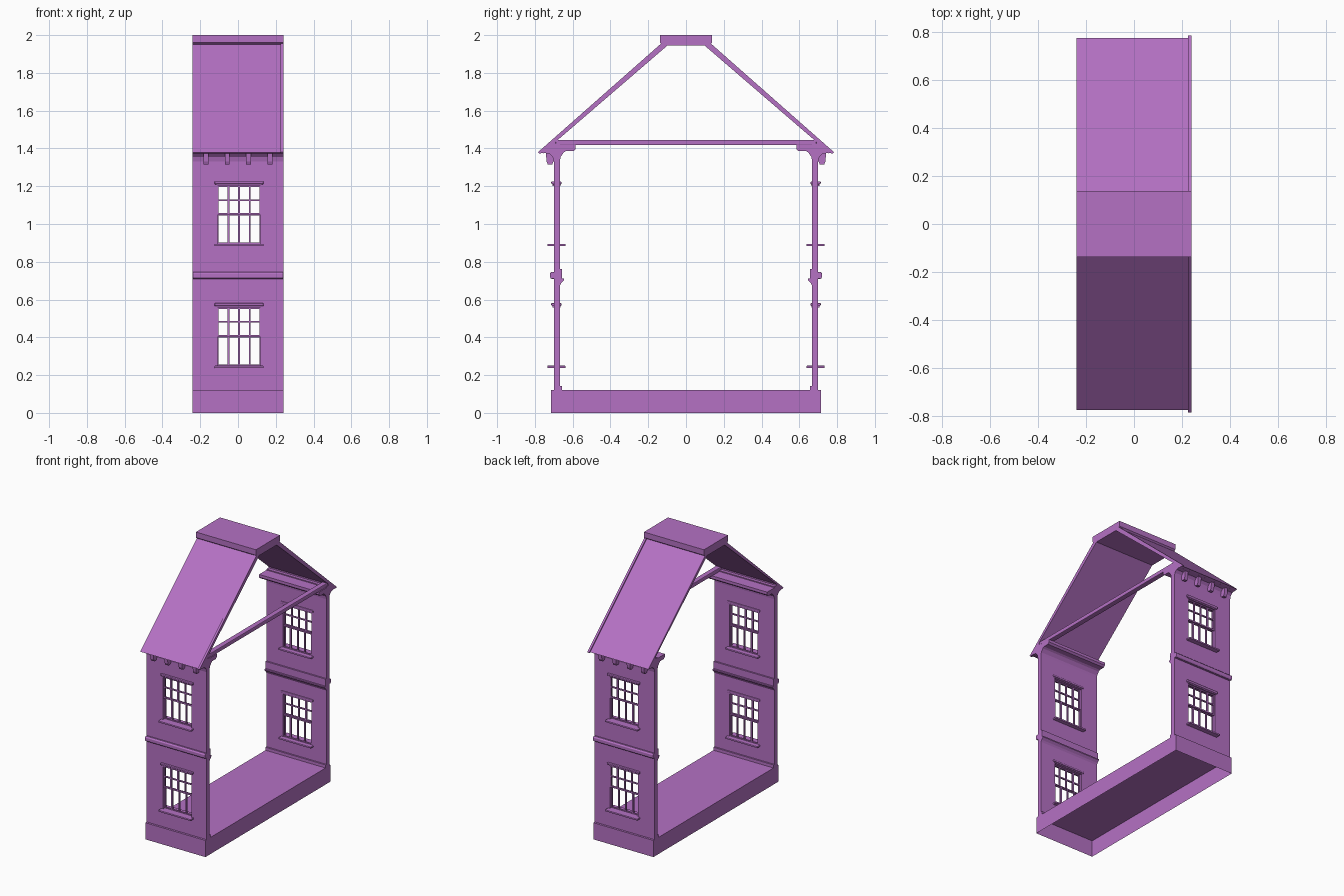
import bpy, bmesh

cube = bpy.data.objects.get("Cube")
if cube:
    bpy.data.objects.remove(cube, do_unlink=True)

purple = bpy.data.materials.new("purple_plaster")
purple.use_nodes = True
COLOUR = (0.46, 0.165, 0.55, 1)
purple.diffuse_color = COLOUR
purple.node_tree.nodes["Principled BSDF"].inputs["Base Color"].default_value = COLOUR

HALF = 0.24                  # half width of the house slice
WIN_L, WIN_R = -0.108, 0.119  # window opening
SILLS = {"lower": 0.25, "upper": 0.895}
WIN_H = 0.307
IN, OUT = 0.667, 0.70        # wall planes


def finish(name, bm, fix=True):
    if fix:
        bmesh.ops.recalc_face_normals(bm, faces=bm.faces)
    mesh = bpy.data.meshes.new(name)
    bm.to_mesh(mesh)
    bm.free()
    mesh.materials.append(purple)
    obj = bpy.data.objects.new(name, mesh)
    bpy.context.collection.objects.link(obj)
    return obj


def extrude_x(name, profile, x0, x1, side=1):
    """Sweep a (y, z) outline along x; side mirrors it in y."""
    bm = bmesh.new()
    face = bm.faces.new([bm.verts.new((x0, y * side, z)) for y, z in profile])
    new = bmesh.ops.extrude_face_region(bm, geom=[face])["geom"]
    verts = [v for v in new if isinstance(v, bmesh.types.BMVert)]
    bmesh.ops.translate(bm, verts=verts, vec=(x1 - x0, 0, 0))
    return finish(name, bm)


def box(name, x0, x1, y0, y1, z0, z1, side=1):
    return extrude_x(name, [(y0, z0), (y1, z0), (y1, z1), (y0, z1)], x0, x1, side)


def soften(obj, width, segments=2):
    mod = obj.modifiers.new("bevel", "BEVEL")
    mod.width, mod.segments = width, segments


def wall(name, side):
    """Wall sheet with two openings, thickened outwards."""
    xs = (-HALF, WIN_L, WIN_R, HALF)
    zs = [0.12]
    for z in SILLS.values():
        zs += [z, z + WIN_H]
    zs.append(1.425)
    bm = bmesh.new()
    grid = [[bm.verts.new((x, side * IN, z)) for z in zs] for x in xs]
    for i in range(len(xs) - 1):
        for j in range(len(zs) - 1):
            if i == 1 and j in (1, 3):
                continue
            bm.faces.new((grid[i][j], grid[i + 1][j], grid[i + 1][j + 1], grid[i][j + 1]))
    new = bmesh.ops.extrude_face_region(bm, geom=bm.faces[:])["geom"]
    verts = [v for v in new if isinstance(v, bmesh.types.BMVert)]
    bmesh.ops.translate(bm, verts=verts, vec=(0, side * (OUT - IN), 0))
    finish(name, bm)


def window(name, side, z):
    top, middle = z + WIN_H, z + 0.156
    # head moulding and sill
    head = extrude_x(name + "_head", [(0.66, top + 0.008), (0.708, top + 0.008), (0.714, top + 0.014),
                     (0.714, top + 0.024), (0.66, top + 0.024)], WIN_L - 0.016, WIN_R + 0.016, side)
    soften(head, 0.004)
    box(name + "_head_bed", WIN_L - 0.006, WIN_R + 0.006, 0.664, 0.706, top, top + 0.01, side)
    soften(box(name + "_sill", WIN_L - 0.016, WIN_R + 0.016, 0.638, 0.734, z - 0.012, z, side), 0.003)
    # two sliding sashes, the lower one set further in
    for sash, y, z0, z1 in (("top_sash", 0.684, middle, top), ("bottom_sash", 0.671, z, middle)):
        y1 = y + 0.011
        part = f"{name}_{sash}"
        box(part + "_left_stile", WIN_R - 0.006, WIN_R, y, y1, z0, z1, side)
        box(part + "_right_stile", WIN_L, WIN_L + 0.006, y, y1, z0, z1, side)
        box(part + "_top_rail", WIN_L, WIN_R, y, y1, z1 - 0.006, z1, side)
        box(part + "_bottom_rail", WIN_L, WIN_R, y, y1, z0 - 0.004, z0 + 0.006, side)
        for k in (1, 2, 3):
            x = WIN_L + (WIN_R - WIN_L) * k / 4
            box(f"{part}_bar_{k}", x - 0.005, x + 0.005, y, y1, z0, z1, side)
    box(name + "_cross_bar", WIN_L, WIN_R, 0.684, 0.695, z + 0.228, z + 0.236, side)


# hollow plinth, open underneath
bm = bmesh.new()
bmesh.ops.create_cube(bm, size=1)
bmesh.ops.scale(bm, verts=bm.verts, vec=(2 * HALF, 1.43, 0.12))
bmesh.ops.translate(bm, verts=bm.verts, vec=(0, 0, 0.06))
bmesh.ops.delete(bm, geom=[f for f in bm.faces if f.normal.z < -0.5], context="FACES_ONLY")
finish("plinth", bm, fix=False)

for label, side in (("front", -1), ("back", 1)):
    wall(label + "_wall", side)
    for storey, z in SILLS.items():
        window(f"{label}_{storey}_window", side, z)

    # skirtings, string course and indoor mouldings
    box(label + "_lower_skirting", -HALF, HALF, 0.656, IN, 0.12, 0.142, side)
    box(label + "_upper_skirting", -HALF, HALF, 0.656, IN, 0.74, 0.762, side)
    soften(extrude_x(label + "_string_course", [(0.656, 0.71), (0.714, 0.71), (0.72, 0.717), (0.72, 0.738),
           (0.712, 0.746), (0.656, 0.742)], -HALF, HALF, side), 0.002)
    extrude_x(label + "_lower_cornice", [(IN, 0.675), (0.66, 0.688), (0.645, 0.703), (0.645, 0.711),
              (IN, 0.711)], -HALF, HALF, side)
    extrude_x(label + "_upper_cornice", [(IN, 1.335), (0.664, 1.355), (0.648, 1.378), (0.636, 1.386),
              (0.596, 1.386), (0.584, 1.398), (0.584, 1.418), (0.69, 1.418), (0.69, 1.335)],
              -HALF, HALF, side)

    # cove under the eaves with four brackets
    extrude_x(label + "_eaves_cove", [(0.69, 1.33), (OUT, 1.33), (0.706, 1.355), (0.722, 1.372),
              (0.752, 1.376), (0.752, 1.386), (0.69, 1.44)], -HALF, HALF, side)
    for k, x in enumerate((-0.17, -0.057, 0.056, 0.169), 1):
        extrude_x(f"{label}_bracket_{k}", [(0.698, 1.34), (0.708, 1.316), (0.731, 1.314), (0.738, 1.33),
                  (0.742, 1.378), (0.698, 1.385)], x - 0.013, x + 0.013, side)

    # roof slope and raised verge strip
    extrude_x(label + "_roof_slope", [(0.773, 1.378), (0.755, 1.374), (0.68, 1.444), (0.09, 1.952),
              (0.125, 1.952)], -HALF, HALF, side)
    extrude_x(label + "_verge_strip", [(0.784, 1.38), (0.778, 1.374), (0.768, 1.374), (0.115, 1.945),
              (0.132, 1.955)], 0.225, HALF, side)

# ridge cap and tie beam
extrude_x("ridge_cap", [(-0.138, 2.0), (-0.138, 1.96), (-0.118, 1.944), (0.118, 1.944),
          (0.138, 1.96), (0.138, 2.0)], -HALF, HALF)
soften(box("tie_beam", 0.198, 0.236, -0.69, 0.69, 1.417, 1.446), 0.005)
